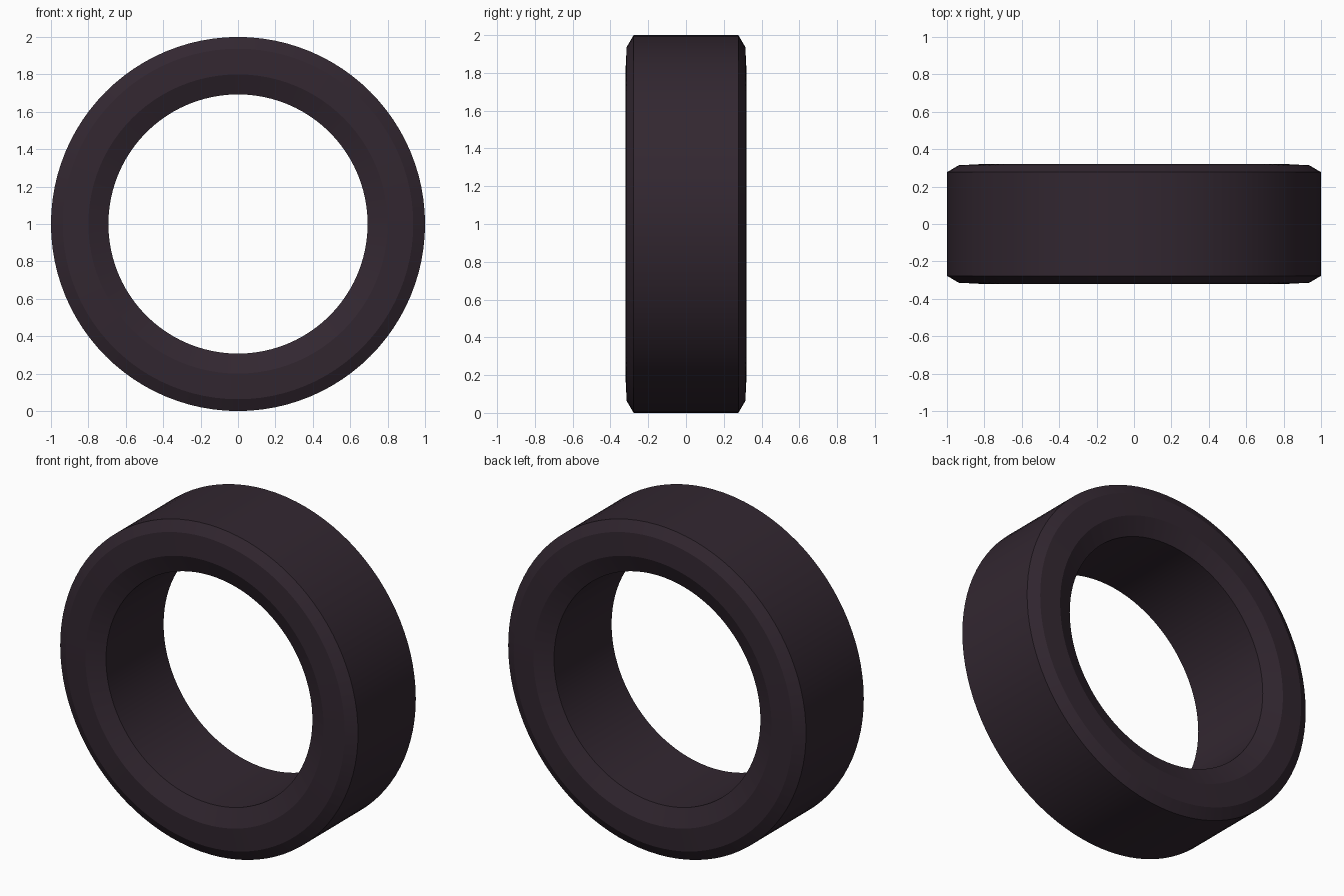
import bpy, bmesh, math

if "Cube" in bpy.data.objects:
    bpy.data.objects.remove(bpy.data.objects["Cube"])

SEG = 96
# Half cross-section (radius, half width) from inner bore edge to tread edge
half = [(0.693, 0.276), (0.80, 0.321), (0.937, 0.314), (1.0, 0.277)]
profile = [(r, -y) for r, y in half] + [(r, y) for r, y in reversed(half)]

# Tyre ring: closed profile revolved about the y axis
bm = bmesh.new()
rings = []
for i in range(SEG):
    a = 2 * math.pi * i / SEG
    rings.append([bm.verts.new((r * math.cos(a), y, 1 + r * math.sin(a))) for r, y in profile])
n = len(profile)
for i in range(SEG):
    p, q = rings[i], rings[(i + 1) % SEG]
    for j in range(n):
        k = (j + 1) % n
        bm.faces.new((p[j], p[k], q[k], q[j]))
bmesh.ops.recalc_face_normals(bm, faces=bm.faces)
mesh = bpy.data.meshes.new("tyre")
bm.to_mesh(mesh)
bm.free()
tyre = bpy.data.objects.new("tyre", mesh)
bpy.context.collection.objects.link(tyre)

# Dark rubber colour
rubber = bpy.data.materials.new("dark rubber")
rubber.diffuse_color = (0.032, 0.020, 0.030, 1)
rubber.use_nodes = True
rubber.node_tree.nodes["Principled BSDF"].inputs["Base Color"].default_value = rubber.diffuse_color
mesh.materials.append(rubber)

# Smooth around the ring, crisp between the bands
bpy.context.view_layer.objects.active = tyre
tyre.select_set(True)
bpy.ops.object.shade_smooth_by_angle(angle=math.radians(15))
